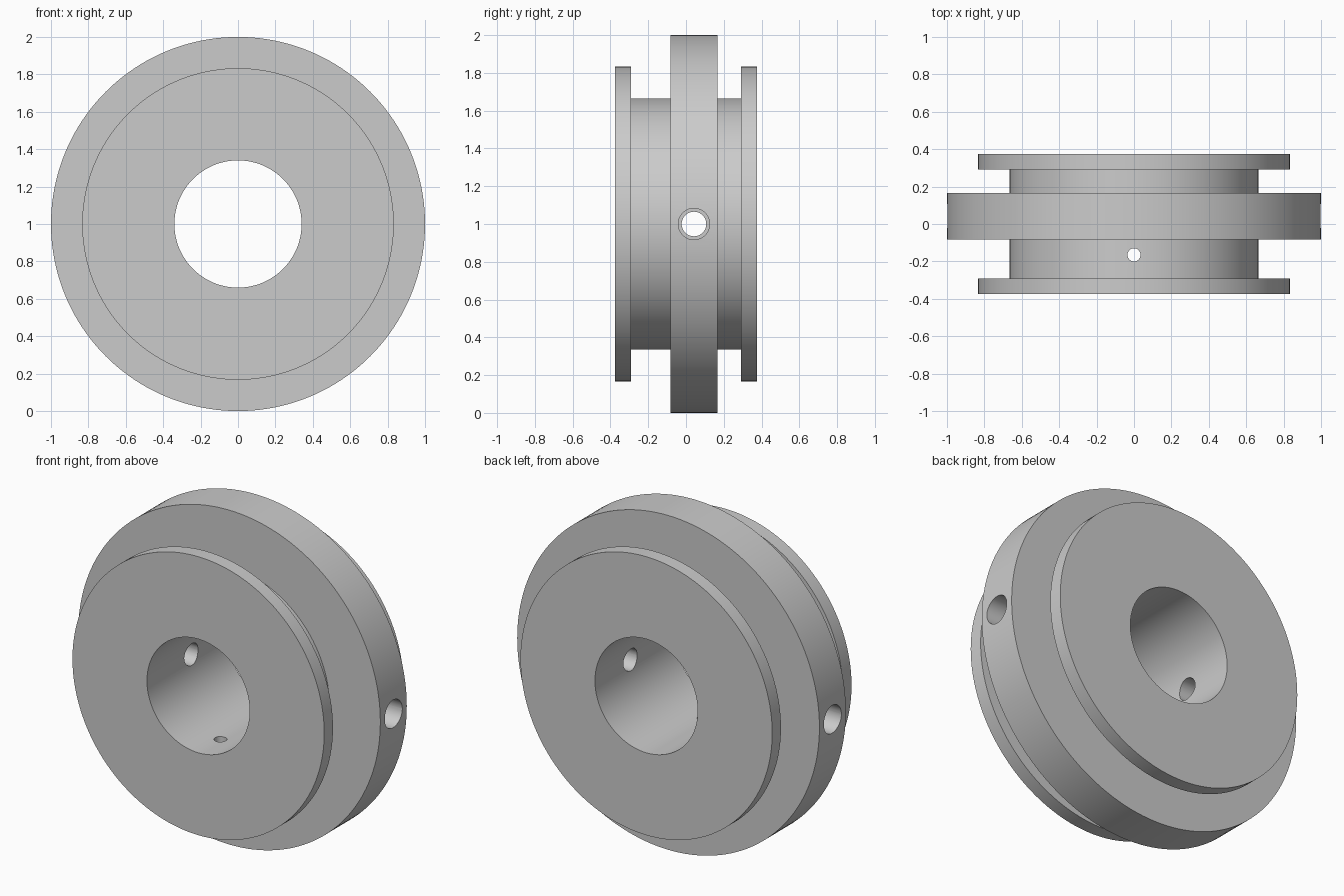
import bpy, bmesh
from math import pi
from mathutils import Matrix, Vector

cube = bpy.data.objects.get("Cube")
if cube:
    bpy.data.objects.remove(cube, do_unlink=True)

steel = bpy.data.materials.new("plain_grey")
steel.use_nodes = True
GREY = (0.6, 0.6, 0.6, 1)
steel.diffuse_color = GREY
steel.node_tree.nodes["Principled BSDF"].inputs["Base Color"].default_value = GREY


def turned(name, profile, closed, steps, turn, centre):
    """Revolve (radius, height) points about z, then turn the axis and move."""
    bm = bmesh.new()
    verts = [bm.verts.new((r, 0, h)) for r, h in profile]
    pairs = list(zip(verts, verts[1:]))
    if closed:
        pairs.append((verts[-1], verts[0]))
    edges = [bm.edges.new(p) for p in pairs]
    bmesh.ops.spin(bm, geom=verts + edges, cent=(0, 0, 0), axis=(0, 0, 1),
                   angle=2 * pi, steps=steps, use_merge=False)
    bmesh.ops.remove_doubles(bm, verts=bm.verts, dist=1e-4)
    bmesh.ops.recalc_face_normals(bm, faces=bm.faces)
    bm.transform(Matrix.Translation(Vector(centre)) @ turn)
    mesh = bpy.data.meshes.new(name)
    bm.to_mesh(mesh)
    bm.free()
    mesh.materials.append(steel)
    obj = bpy.data.objects.new(name, mesh)
    bpy.context.collection.objects.link(obj)
    return obj


# Hub with a wide central rim, two grooves and two end flanges
BORE, GROOVE, FLANGE, RIM = 0.34, 0.665, 0.833, 1.0
END, INNER = 0.375, 0.292
RIM_FRONT, RIM_BACK = -0.083, 0.167
hub_profile = [
    (BORE, -END), (FLANGE, -END), (FLANGE, -INNER), (GROOVE, -INNER),
    (GROOVE, RIM_FRONT), (RIM, RIM_FRONT), (RIM, RIM_BACK), (GROOVE, RIM_BACK),
    (GROOVE, INNER), (FLANGE, INNER), (FLANGE, END), (BORE, END),
]
hub = turned("grooved_hub", hub_profile, True, 160,
             Matrix.Rotation(-pi / 2, 4, "X"), (0, 0, 1))

# Stepped cross hole through both sides of the rim
WIDE, NARROW = 0.083, 0.065
cross_profile = [(0, -1.1), (WIDE, -1.1), (WIDE, -GROOVE), (NARROW, -GROOVE),
                 (NARROW, GROOVE), (WIDE, GROOVE), (WIDE, 1.1), (0, 1.1)]
cross_hole = turned("cross_hole_cutter", cross_profile, False, 48,
                    Matrix.Rotation(pi / 2, 4, "Y"), (0, 0.042, 1))

# Small vertical hole through the front groove
pin_profile = [(0, -1.1), (0.035, -1.1), (0.035, 1.1), (0, 1.1)]
pin_hole = turned("pin_hole_cutter", pin_profile, False, 32,
                  Matrix.Identity(4), (0, -0.165, 1))

# Cut the holes, then smooth the round walls
bpy.ops.object.select_all(action="DESELECT")
bpy.context.view_layer.objects.active = hub
hub.select_set(True)
for cutter in (cross_hole, pin_hole):
    cut = hub.modifiers.new(cutter.name, "BOOLEAN")
    cut.operation = "DIFFERENCE"
    cut.solver = "EXACT"
    cut.object = cutter
    bpy.ops.object.modifier_apply(modifier=cut.name)
    bpy.data.objects.remove(cutter, do_unlink=True)
bpy.ops.object.shade_smooth_by_angle(angle=pi / 6)
